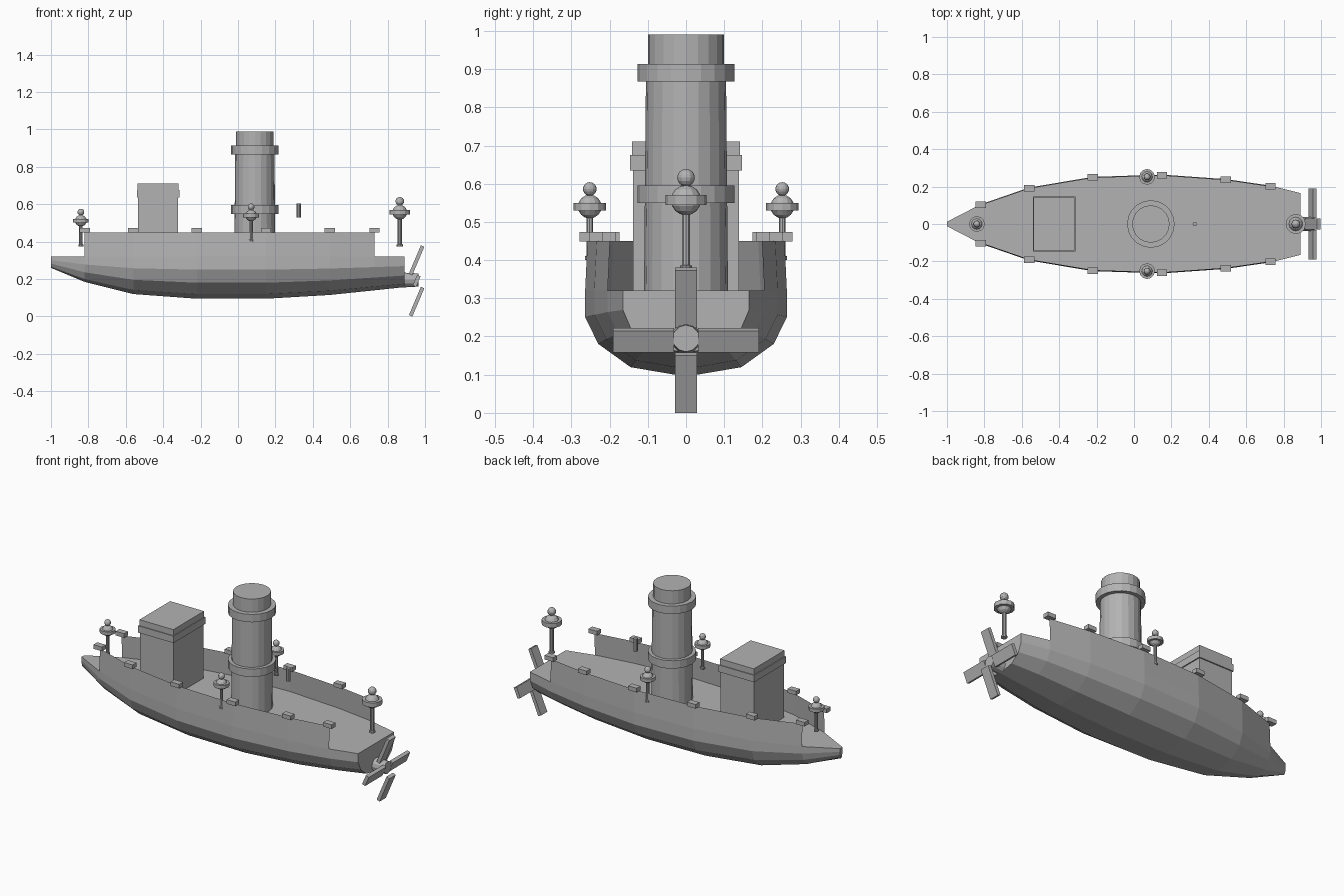
import bpy, bmesh, math
from mathutils import Matrix, Vector

if "Cube" in bpy.data.objects:
    bpy.data.objects.remove(bpy.data.objects["Cube"])

grey = bpy.data.materials.new("plain grey")
grey.use_nodes = True
GREY = (0.45, 0.45, 0.45, 1)
grey.diffuse_color = GREY
grey.node_tree.nodes["Principled BSDF"].inputs["Base Color"].default_value = GREY


def finish(name, bm):
    mesh = bpy.data.meshes.new(name)
    bm.to_mesh(mesh)
    bm.free()
    mesh.materials.append(grey)
    obj = bpy.data.objects.new(name, mesh)
    bpy.context.collection.objects.link(obj)
    return obj


def box(name, center, size, tilt=0.0, turn=0.0):
    bm = bmesh.new()
    m = (Matrix.Translation(center) @ Matrix.Rotation(turn, 4, 'Z')
         @ Matrix.Rotation(tilt, 4, 'Y') @ Matrix.Diagonal((*size, 1)))
    bmesh.ops.create_cube(bm, size=1, matrix=m)
    return finish(name, bm)


def turned(bm, profile, center, sides):
    """Closed surface of revolution about a vertical axis."""
    rings = []
    for r, z in profile:
        rings.append([bm.verts.new((center[0] + r * math.cos(math.tau * i / sides),
                                    center[1] + r * math.sin(math.tau * i / sides), z))
                      for i in range(sides)])
    for a, b in zip(rings, rings[1:]):
        for i in range(sides):
            j = (i + 1) % sides
            bm.faces.new((a[i], a[j], b[j], b[i]))
    bm.faces.new(rings[0][::-1])
    bm.faces.new(rings[-1])


# Hull stations: x, half width at deck, keel height
stations = [(-1, 0.012, 0.26), (-0.82, 0.105, 0.185), (-0.56, 0.195, 0.12),
            (-0.22, 0.252, 0.095), (0.15, 0.264, 0.095), (0.49, 0.24, 0.115),
            (0.73, 0.205, 0.14), (0.89, 0.165, 0.157)]
DECK = 0.32
RAIL = 0.45
# Half section: fraction of half width, fraction of depth below deck
section = [(1, 0), (1, 0.31), (0.87, 0.62), (0.55, 0.89), (0, 1)]
section += [(-w, d) for w, d in section[-2::-1]]

bm = bmesh.new()
loops = [[bm.verts.new((x, w * half, DECK - d * (DECK - keel))) for w, d in section]
         for x, half, keel in stations]
for a, b in zip(loops, loops[1:]):
    for i in range(len(section)):
        j = (i + 1) % len(section)
        bm.faces.new((a[i], a[j], b[j], b[i]))
bm.faces.new(loops[0])
bm.faces.new(loops[-1])
bmesh.ops.recalc_face_normals(bm, faces=bm.faces)
finish("hull", bm)

# Thin side walls above the deck, with a block on each frame
for side, word in ((1, "left"), (-1, "right")):
    bm = bmesh.new()
    pairs = [(bm.verts.new((x, side * half, DECK)),
              bm.verts.new((x, side * (half - 0.006), RAIL)))
             for x, half, keel in stations[1:-1]]
    for (a, b), (c, d) in zip(pairs, pairs[1:]):
        bm.faces.new((a, c, d, b) if side < 0 else (a, b, d, c))
    finish(word + "_side_wall", bm)
    for n, (x, half, keel) in enumerate(stations[1:-1]):
        box(f"{word}_rail_block_{n + 1}", (x, side * (half - 0.003), RAIL + 0.011),
            (0.055, 0.035, 0.024))

# Deck cabin with a band and a roof slab
cabin_x = -0.427
box("cabin", (cabin_x, 0, 0.48), (0.215, 0.278, 0.32))
box("cabin_band", (cabin_x, 0, 0.655), (0.228, 0.292, 0.04))
box("cabin_roof", (cabin_x, 0, 0.69), (0.218, 0.282, 0.04))

# Funnel with two collars
bm = bmesh.new()
turned(bm, [(0.11, DECK), (0.105, 0.87), (0.1, 0.91), (0.1, 0.99)], (0.09, 0), 20)
finish("funnel", bm)
for name, z in (("lower_collar", 0.572), ("upper_collar", 0.89)):
    bm = bmesh.new()
    turned(bm, [(0.127, z - 0.023), (0.127, z + 0.023)], (0.09, 0), 20)
    finish(name, bm)

# Small peg behind the funnel
bm = bmesh.new()
turned(bm, [(0.012, 0.53), (0.012, 0.605)], (0.325, 0), 10)
finish("peg", bm)


def lamp(name, x, y, foot, z, s):
    """Stem, globe with a flat ring, and a small ball on top."""
    bm = bmesh.new()
    turned(bm, [(0.013 * s, foot), (0.013 * s, foot + 0.01), (0.009 * s, foot + 0.012),
                (0.009 * s, z)], (x, y), 10)
    turned(bm, [(0.042 * s, z - 0.01 * s), (0.042 * s, z + 0.01 * s)], (x, y), 12)
    for r, h in ((0.031, 0), (0.018, 0.046)):
        bmesh.ops.create_uvsphere(bm, u_segments=12, v_segments=8, radius=r * s,
                                  matrix=Matrix.Translation((x, y, z + h * s)))
    finish(name, bm)


lamp("bow_lamp", -0.84, 0, 0.375, 0.512, 1.0)
lamp("left_lamp", 0.07, 0.252, 0.4, 0.54, 1.0)
lamp("right_lamp", 0.07, -0.252, 0.4, 0.54, 1.0)
lamp("stern_lamp", 0.865, 0, 0.375, 0.557, 1.28)

# Propeller: hub and four tilted blades
hub = Vector((0.955, 0, 0.19))
bm = bmesh.new()
bmesh.ops.create_cone(bm, cap_ends=True, segments=12, radius1=0.04, radius2=0.035, depth=0.085,
                      matrix=Matrix.Translation((0.922, 0, 0.195)) @ Matrix.Rotation(math.pi / 2, 4, 'Y'))
finish("propeller_hub", bm)
TILT = math.radians(23)
for s, up, out in ((1, "top", "left"), (-1, "bottom", "right")):
    box(up + "_blade", hub + Vector((0, 0, s * 0.111)), (0.02, 0.058, 0.164), TILT)
    box(out + "_blade", hub + Vector((0, s * 0.111, 0)), (0.02, 0.16, 0.062), TILT)
